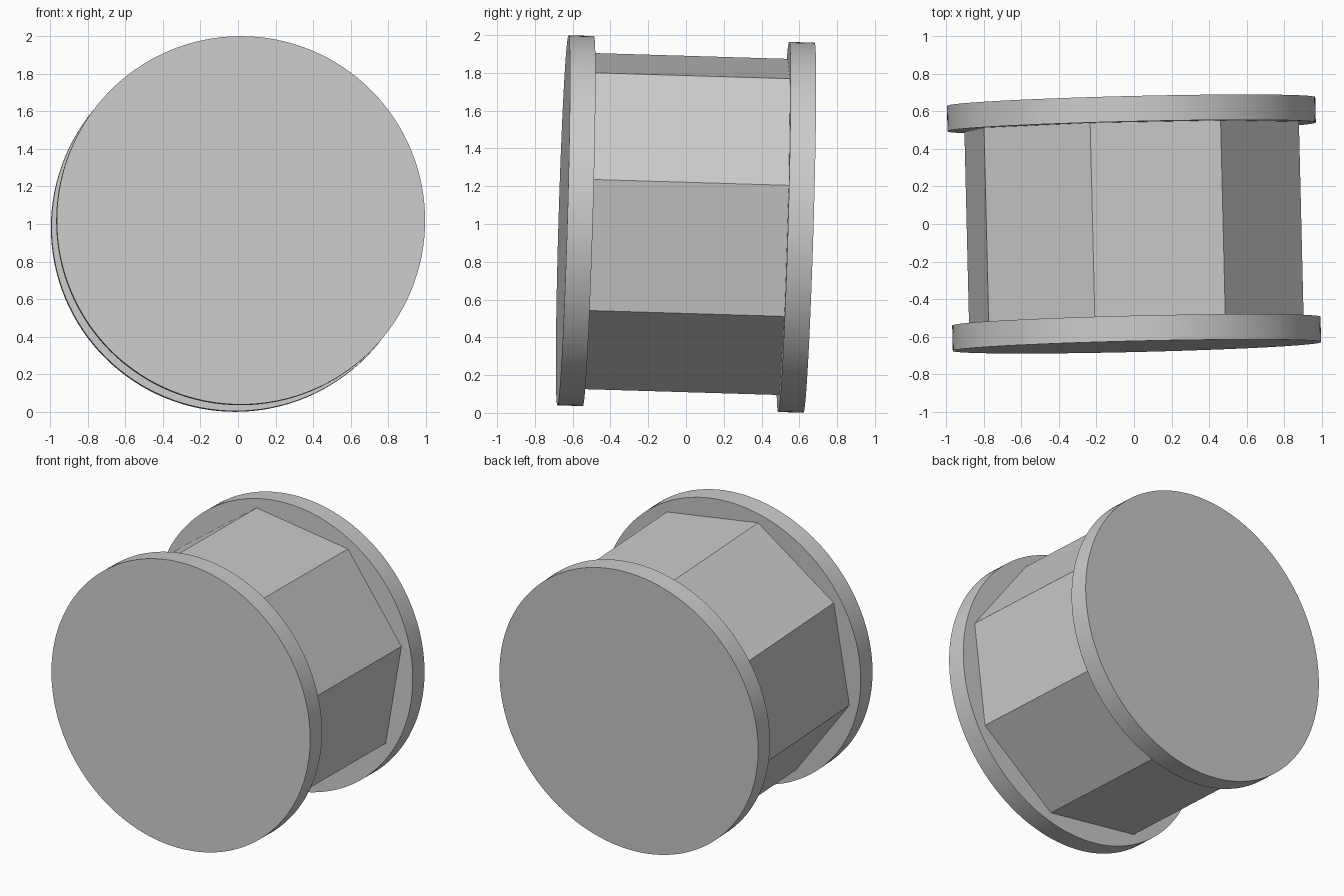
import bpy
from math import radians
from mathutils import Matrix

cube = bpy.data.objects.get("Cube")
if cube:
    bpy.data.objects.remove(cube)

# One plain grey for the whole spool
grey = bpy.data.materials.new("plain grey")
grey.use_nodes = True
colour = (0.6, 0.6, 0.6, 1)
grey.diffuse_color = colour
grey.node_tree.nodes["Principled BSDF"].inputs["Base Color"].default_value = colour

HALF_LENGTH = 0.652
THICKNESS = 0.135

# Spool axis runs front to back with a slight yaw and pitch
TILT = (Matrix.Translation((0, 0, 1))
        @ Matrix.Rotation(0.024, 4, 'Z')
        @ Matrix.Rotation(-0.03, 4, 'X')
        @ Matrix.Rotation(radians(-90), 4, 'X'))


def cylinder(name, sides, radius, depth, offset=0, roll=0, smooth=False):
    bpy.ops.mesh.primitive_cylinder_add(vertices=sides, radius=radius, depth=depth)
    obj = bpy.context.object
    obj.name = name
    obj.data.materials.append(grey)
    obj.matrix_world = (TILT @ Matrix.Translation((0, 0, offset))
                        @ Matrix.Rotation(radians(roll), 4, 'Z'))
    if smooth:
        bpy.ops.object.shade_smooth_by_angle(angle=radians(30))
    return obj


# Octagonal core
cylinder("octagonal_core", 8, 0.917, 2 * (HALF_LENGTH - THICKNESS), roll=-13.9)

# Round end discs
for name, side in (("front_disc", -1), ("back_disc", 1)):
    cylinder(name, 128, 0.98, THICKNESS,
             offset=side * (HALF_LENGTH - THICKNESS / 2), smooth=True)
